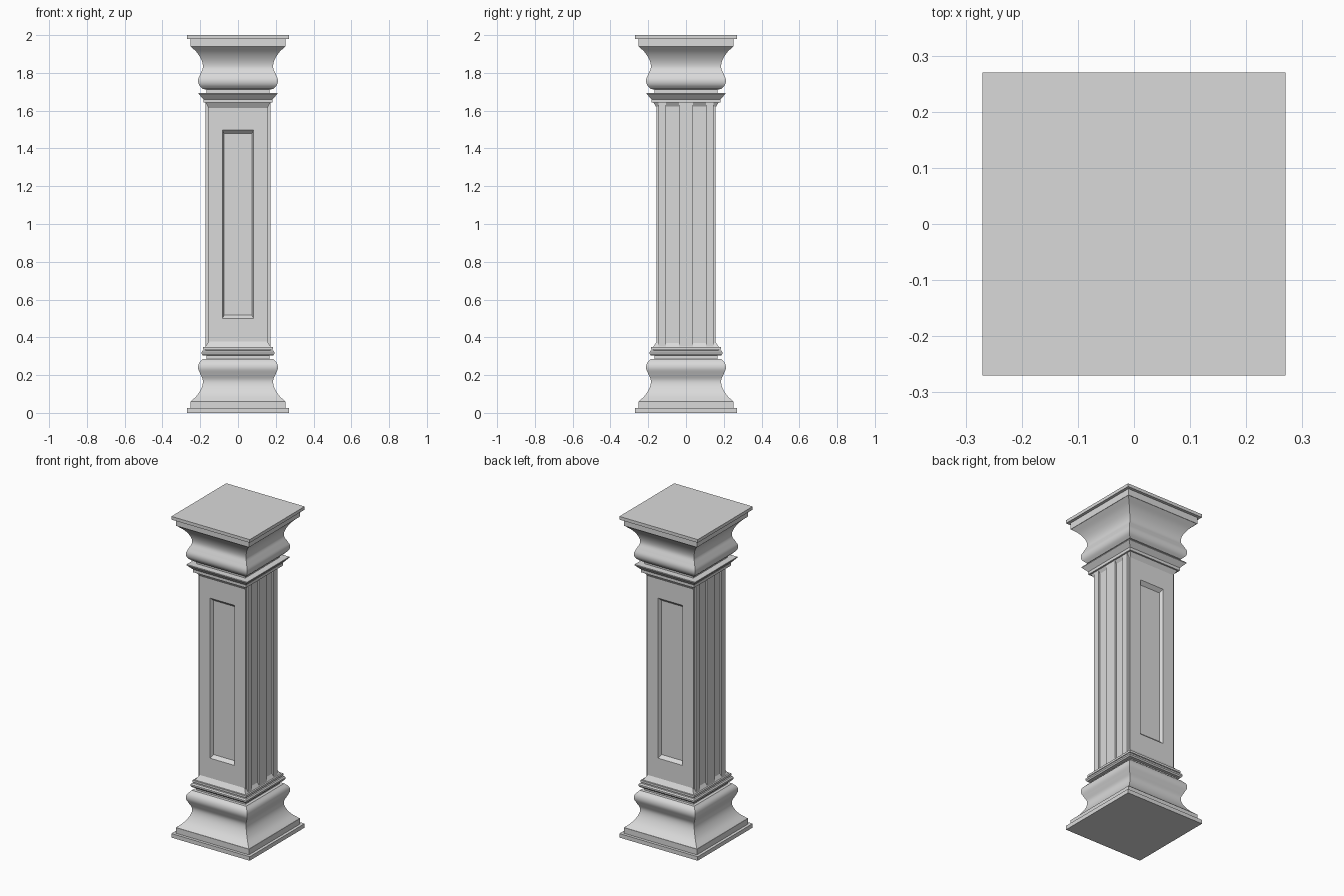
import bpy, bmesh, math
from mathutils import Vector

if "Cube" in bpy.data.objects:
    bpy.data.objects.remove(bpy.data.objects["Cube"])

stone = bpy.data.materials.new("grey stone")
stone.use_nodes = True
stone.diffuse_color = (0.7, 0.7, 0.7, 1)
stone.node_tree.nodes["Principled BSDF"].inputs["Base Color"].default_value = (0.7, 0.7, 0.7, 1)


def finish(name, bm, smooth=False):
    bmesh.ops.recalc_face_normals(bm, faces=bm.faces)
    mesh = bpy.data.meshes.new(name)
    bm.to_mesh(mesh)
    bm.free()
    mesh.materials.append(stone)
    obj = bpy.data.objects.new(name, mesh)
    bpy.context.collection.objects.link(obj)
    if smooth:
        bpy.ops.object.select_all(action='DESELECT')
        obj.select_set(True)
        bpy.context.view_layer.objects.active = obj
        bpy.ops.object.shade_smooth_by_angle(angle=math.radians(30))
    return obj


def spline(points, steps=4):
    """Smooth curve through profile points."""
    p = [Vector(q) for q in points]
    p = [2 * p[0] - p[1]] + p + [2 * p[-1] - p[-2]]
    out = []
    for a, b, c, d in zip(p, p[1:], p[2:], p[3:]):
        for i in range(steps):
            t = i / steps
            out.append(0.5 * (2 * b + (c - a) * t + (2 * a - 5 * b + 4 * c - d) * t ** 2
                              + (3 * b - a - 3 * c + d) * t ** 3))
    return out + [p[-2]]


def square_moulding(name, profile):
    """Sweep a (half width, height) profile around a square plan."""
    bm = bmesh.new()
    rings = [[bm.verts.new((sx * w, sy * w, z))
              for sx, sy in ((-1, -1), (1, -1), (1, 1), (-1, 1))] for w, z in profile]
    for low, high in zip(rings, rings[1:]):
        for i in range(4):
            j = (i + 1) % 4
            bm.faces.new((low[i], low[j], high[j], high[i]))
    bm.faces.new(rings[0])
    bm.faces.new(rings[-1])
    return finish(name, bm, smooth=True)


def box(bm, x0, x1, y0, y1, z0, z1):
    for v in bmesh.ops.create_cube(bm, size=1)["verts"]:
        v.co = (x1 if v.co.x > 0 else x0, y1 if v.co.y > 0 else y0, z1 if v.co.z > 0 else z0)


# Shared S-curve: cove flaring to the slab, bulge towards the shaft
s_curve = spline([(.25, .06), (.215, .095), (.192, .135), (.186, .172),
                  (.199, .205), (.211, .235), (.207, .262), (.187, .285)])

# Base: plinth, S-curve, neck, rounded ring, fillet and slope to the shaft
square_moulding("base", [(.27, 0), (.27, .025), (.252, .025), (.252, .06)] + s_curve
                + [(.168, .285), (.168, .305), (.187, .305), (.193, .313), (.193, .322),
                   (.187, .33), (.172, .33), (.172, .335), (.184, .335), (.184, .348),
                   (.174, .348), (.155, .377)])

# Capital: slope, stepped fillets, flared ring, neck, mirrored S-curve and top slab
square_moulding("capital", [(.155, 1.615), (.172, 1.642), (.182, 1.642), (.182, 1.66),
                            (.187, 1.665), (.208, 1.688), (.208, 1.694), (.168, 1.694),
                            (.168, 1.712)]
                + [(w, 2 - z) for w, z in reversed(s_curve)]
                + [(.252, 1.94), (.252, 1.98), (.27, 1.98), (.27, 2)])

# Shaft core with a bevelled sunken panel on front and back
bm = bmesh.new()
box(bm, -.16, .16, -.155, .155, .34, 1.65)
bm.normal_update()
for face in [f for f in bm.faces if abs(f.normal.y) > .9]:
    side = 1 if face.calc_center_median().y > 0 else -1
    for half, low, high, depth in ((.083, .5, 1.497, .155), (.073, .518, 1.478, .135)):
        bmesh.ops.inset_individual(bm, faces=[face], thickness=.01)
        middle = face.calc_center_median()
        for v in face.verts:
            v.co = (half if v.co.x > middle.x else -half, side * depth,
                    high if v.co.z > middle.z else low)
finish("shaft", bm)

# Raised flat ribs leaving two flutes on each side
for side, label in ((1, "left"), (-1, "right")):
    bm = bmesh.new()
    for y0, y1 in ((-.145, -.106), (-.038, .038), (.106, .145)):
        box(bm, *sorted((side * .15, side * .172)), y0, y1, .345, 1.645)
    finish(label + "_ribs", bm)
